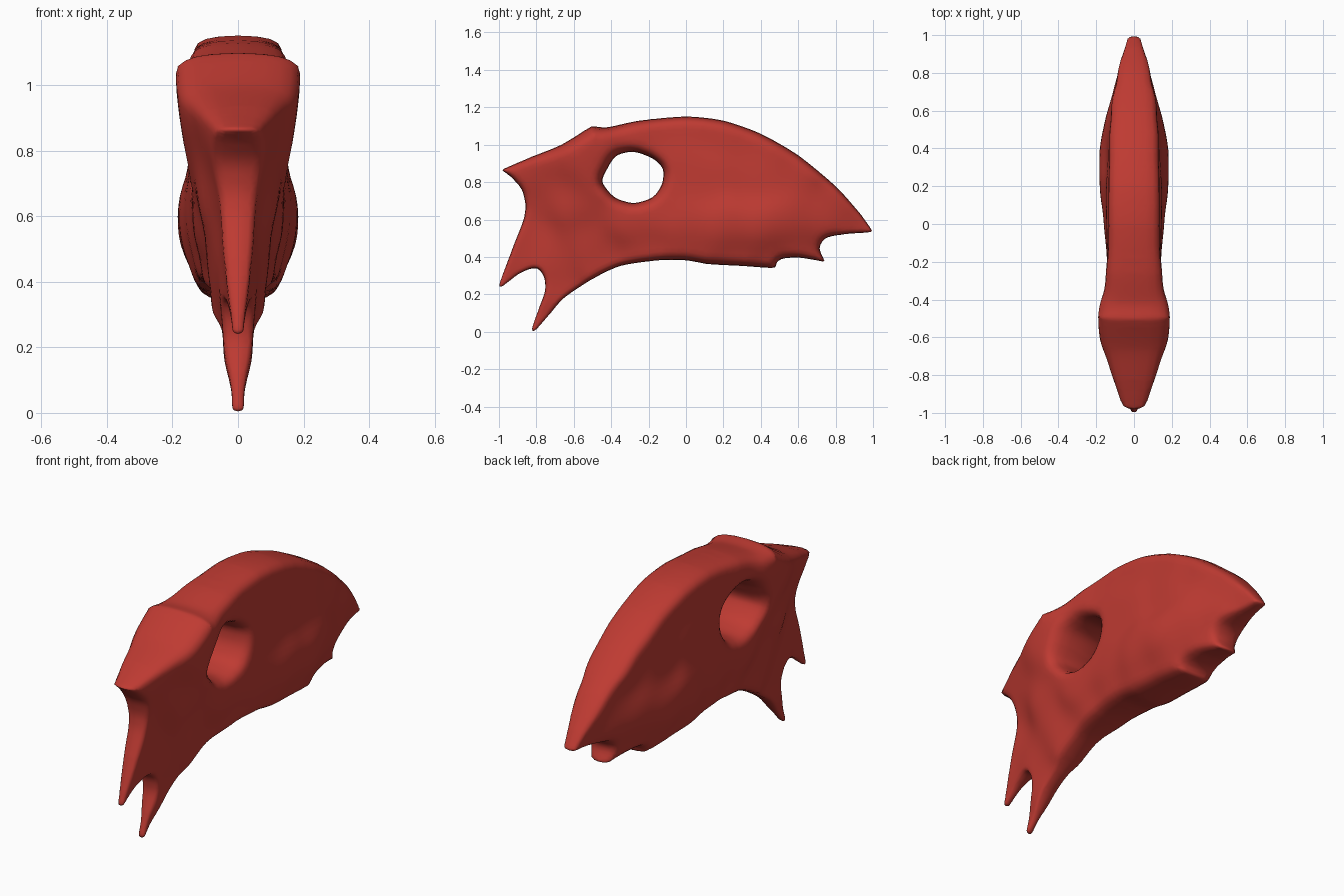
import bpy
import bmesh
import math
from mathutils import Vector, kdtree
from mathutils.geometry import delaunay_2d_cdt

if "Cube" in bpy.data.objects:
    bpy.data.objects.remove(bpy.data.objects["Cube"], do_unlink=True)

# Side profile (y, z): crest, rear tip, jaw notches, lower prongs, beak
PROFILE = [
    (-.98, .87), (-.83, .935), (-.67, 1), (-.53, 1.085), (-.5, 1.1), (-.42, 1.095),
    (-.25, 1.13), (0, 1.152), (.2, 1.13), (.4, 1.06), (.6, .945), (.8, .78),
    (.93, .635), (1, .535), (.98, .53), (.85, .52), (.75, .5), (.715, .45),
    (.735, .395), (.745, .37), (.7, .38), (.6, .395), (.52, .39), (.485, .37),
    (.47, .34), (.3, .35), (.12, .36), (0, .38), (-.15, .38), (-.35, .35),
    (-.5, .28), (-.65, .18), (-.73, .09), (-.8, .01), (-.82, 0), (-.825, .02),
    (-.79, .12), (-.755, .22), (-.76, .29), (-.79, .335), (-.83, .335),
    (-.89, .31), (-.95, .265), (-.99, .235), (-1, .25), (-.98, .31),
    (-.92, .47), (-.87, .6), (-.86, .68), (-.88, .76), (-.93, .82), (-.98, .86)]

# Eye opening
EYE = [(-.445, .8), (-.42, .87), (-.37, .94), (-.28, .96), (-.18, .925),
       (-.125, .87), (-.13, .79), (-.18, .72), (-.28, .69), (-.38, .72)]

# Half width of the skull at places on the side (y, z, half width)
CREST = [(.97, .55, .03), (.87, .63, .065), (.78, .72, .09), (.6, .85, .12),
         (.4, 1, .13), (.15, 1.08, .135), (-.1, 1.1, .135), (-.3, 1.06, .15)]
CHEEK = [(.7, .6, .115), (.55, .58, .16), (.4, .55, .19), (.2, .55, .185),
         (0, .56, .165), (-.15, .65, .145), (-.3, .6, .14), (.4, .8, .14),
         (.1, .8, .15), (-.05, .85, .145)]
JAW = [(.74, .4, .05), (.6, .42, .1), (.47, .37, .11), (.25, .38, .12),
       (0, .41, .12), (-.2, .41, .11), (-.4, .36, .08)]
BROW = [(-.5, 1.05, .195), (-.6, .95, .19), (-.5, .85, .17), (-.6, .7, .13),
        (-.55, .5, .1), (-.75, .92, .145)]
BEAK = [(-.87, .88, .1), (-.97, .86, .05), (-.84, .7, .05), (-.75, .78, .11),
        (-.85, .55, .05), (-.7, .4, .06), (-.93, .4, .035), (-.99, .25, .015),
        (-.7, .22, .045), (-.81, .03, .018)]
WIDTHS = CREST + CHEEK + JAW + BROW + BEAK


def smooth_loop(points, step=.014, tension=.4):
    """Closed spline through the points, evenly resampled."""
    pts = [Vector(p) for p in points]
    n = len(pts)
    out = []
    for i in range(n):
        a, b, c, d = (pts[(i + k) % n] for k in (-1, 0, 1, 2))
        m, q = (c - a) * tension, (d - b) * tension
        for k in range(40):
            t = k / 40
            h = t * t * (3 - 2 * t)
            p = b * (1 - h) + c * h + m * t * (1 - t) ** 2 - q * t * t * (1 - t)
            if not out or (p - out[-1]).length >= step:
                out.append(p)
    if (out[-1] - out[0]).length < step / 2:
        out.pop()
    return out


def inside(p, loops):
    """Even-odd test against all loops."""
    hit = False
    for loop in loops:
        a = loop[-1]
        for b in loop:
            if (a.y > p.y) != (b.y > p.y):
                if p.x < a.x + (p.y - a.y) * (b.x - a.x) / (b.y - a.y):
                    hit = not hit
            a = b
    return hit


def half_width(p):
    """Blend of nearby width samples."""
    total = weight = 0
    for y, z, w in WIDTHS:
        g = math.exp(-((p.x - y) ** 2 + (p.y - z) ** 2) / (2 * .08 ** 2)) + 1e-12
        total += g * w
        weight += g
    return total / weight


loops = [smooth_loop(PROFILE), smooth_loop(EYE)]
rim = [p for loop in loops for p in loop]
tree = kdtree.KDTree(len(rim))
for i, p in enumerate(rim):
    tree.insert((p.x, p.y, 0), i)
tree.balance()


def rim_distance(p):
    return tree.find((p.x, p.y, 0))[2]


# Planar layout: rims, inset rings for rounded edges, then an even grid
points = list(rim)
edges = []
start = 0
for loop in loops:
    n = len(loop)
    edges += [(start + i, start + (i + 1) % n) for i in range(n)]
    start += n
    for inset in (.004, .012, .025, .045, .07):
        for i in range(n):
            along = (loop[(i + 1) % n] - loop[i - 1]).normalized()
            # both loops run clockwise: the skull is right of the outer one, left of the eye
            side = 1 if loop is loops[0] else -1
            p = loop[i] + Vector((along.y, -along.x)) * inset * side
            if rim_distance(p) > inset * .95 and inside(p, loops):
                points.append(p)
GRID = .03
for i in range(-34, 35):
    for j in range(40):
        p = Vector((i * GRID, j * GRID))
        if rim_distance(p) > .085 and inside(p, loops):
            points.append(p)

flat, _, faces, *_ = delaunay_2d_cdt(points, edges, [], 0, 1e-5)

# Inflate the flat layout into one half of the skull
bm = bmesh.new()
verts = []
depth = []
for p in flat:
    d = rim_distance(p)
    w = half_width(p)
    t = min(1, d / max(.35 * w, .012))
    x = w * (1 - (1 - t) ** 2.5) ** (1 / 2.5) if d > 1e-4 else 0
    depth.append(x)
    verts.append(bm.verts.new((x, p.x, p.y)))
for f in faces:
    centre = sum((flat[i] for i in f), Vector((0, 0))) / len(f)
    if any(depth[i] for i in f) and inside(centre, loops):
        bm.faces.new([verts[i] for i in f])
bmesh.ops.delete(bm, geom=[v for v in bm.verts if not v.link_faces], context='VERTS')
for f in bm.faces:
    f.smooth = True
mesh = bpy.data.meshes.new("skull")
bm.to_mesh(mesh)
bm.free()
skull = bpy.data.objects.new("skull", mesh)
bpy.context.collection.objects.link(skull)

# Other half and a light surface smoothing
mirror = skull.modifiers.new("other_half", 'MIRROR')
mirror.merge_threshold = .0005
soften = skull.modifiers.new("soften", 'SMOOTH')
soften.factor = .5
soften.iterations = 3

# Colour
red = bpy.data.materials.new("brick_red")
red.use_nodes = True
colour = (.52, .043, .032, 1)
red.diffuse_color = colour
red.node_tree.nodes["Principled BSDF"].inputs["Base Color"].default_value = colour
mesh.materials.append(red)
